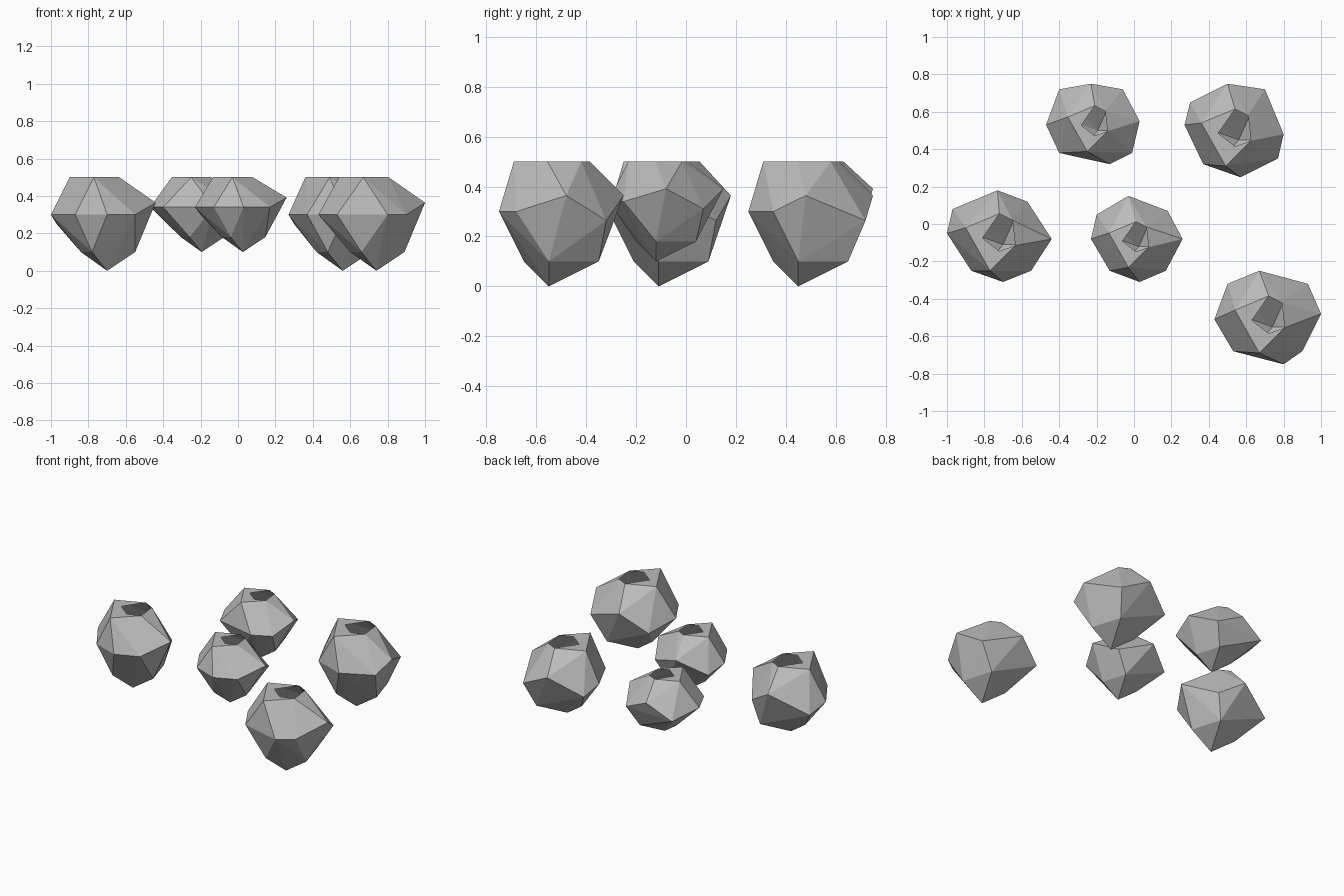
import bpy
import bmesh

if "Cube" in bpy.data.objects:
    bpy.data.objects.remove(bpy.data.objects["Cube"], do_unlink=True)

stone = bpy.data.materials.new("stone_grey")
stone.use_nodes = True
stone.diffuse_color = (0.5, 0.5, 0.5, 1)
stone.node_tree.nodes["Principled BSDF"].inputs["Base Color"].default_value = (0.5, 0.5, 0.5, 1)

TOP = 0.5

# Heights of the widest ring: left, back left, back, back right, right, then the front three
RING_HEIGHTS = (0.3, 0.25, 0.364, 0.264, 0.364, 0.3, 0.3, 0.3)

# Underside: the lowest point and the four corners around it
UNDERSIDE = ((0.02, -0.05, 0), (0.17, -0.05, 0.1), (0.11, 0.15, 0.1),
             (-0.12, 0, 0.1), (-0.06, -0.15, 0.1))

# Flat top, counter-clockwise: left, front, right, back right, back
CROWN = ((-0.18, 0.04), (-0.05, -0.19), (0.085, -0.055), (0.07, 0.08), (0, 0.115))

# Two corners of the opening that lie inside the flat top
OPENING = ((-0.09, -0.015), (0, -0.085))


def build_rock(name, centre, ring, size, floor):
    """Convex faceted shell with an opening in its flat top."""
    cx, cy = centre
    bm = bmesh.new()

    def lift(z):
        return floor + z * (TOP - floor) / TOP

    def add(x, y, z):
        return bm.verts.new((cx + x * size, cy + y * size, z))

    # Body points
    for (x, y), z in zip(ring, RING_HEIGHTS):
        bm.verts.new((x, y, lift(z)))
    for x, y, z in UNDERSIDE:
        add(x, y, lift(z))
    crown = [add(x, y, TOP) for x, y in CROWN]
    bmesh.ops.convex_hull(bm, input=bm.verts[:])

    # Open the top, then fill the flat ledge beside the opening
    caps = [f for f in bm.faces if all(v.co.z > TOP - 0.001 for v in f.verts)]
    bmesh.ops.delete(bm, geom=caps, context="FACES_ONLY")
    left, front, right, _, back = crown
    inner_left, inner_front = [add(x, y, TOP) for x, y in OPENING]
    bm.faces.new((left, front, inner_front, inner_left))
    bm.faces.new((front, right, inner_front))
    bm.faces.new((left, inner_left, back))

    # Tidy loose points and merge flat facets
    loose = [v for v in bm.verts if not v.link_faces]
    bmesh.ops.delete(bm, geom=loose, context="VERTS")
    bare = [e for e in bm.edges if not e.link_faces]
    bmesh.ops.delete(bm, geom=bare, context="EDGES")
    bm.normal_update()

    mesh = bpy.data.meshes.new(name)
    bm.to_mesh(mesh)
    bm.free()
    mesh.materials.append(stone)
    rock = bpy.data.objects.new(name, mesh)
    bpy.context.collection.objects.link(rock)


# Plan outline of each rock, clockwise from its left corner
build_rock("left_rock", (-0.72, -0.06),
           ((-1, -0.05), (-0.97, 0.08), (-0.73, 0.18), (-0.57, 0.12),
            (-0.44, -0.08), (-0.55, -0.25), (-0.7, -0.31), (-0.87, -0.25)), 1, 0)
build_rock("front_rock", (0.72, -0.5),
           ((0.43, -0.51), (0.5, -0.32), (0.67, -0.25), (0.93, -0.32),
            (1, -0.48), (0.9, -0.68), (0.8, -0.75), (0.53, -0.68)), 1, 0)
build_rock("back_right_rock", (0.54, 0.5),
           ((0.27, 0.53), (0.3, 0.65), (0.5, 0.75), (0.7, 0.72),
            (0.8, 0.48), (0.77, 0.35), (0.57, 0.25), (0.37, 0.32)), 1, 0)
build_rock("back_left_rock", (-0.21, 0.54),
           ((-0.47, 0.53), (-0.4, 0.72), (-0.23, 0.75), (-0.06, 0.72),
            (0.03, 0.55), (-0.01, 0.38), (-0.13, 0.32), (-0.4, 0.38)), 0.8, 0.1)
build_rock("middle_rock", (0.01, -0.08),
           ((-0.23, -0.08), (-0.2, 0.05), (-0.03, 0.15), (0.18, 0.07),
            (0.26, -0.08), (0.17, -0.25), (0.03, -0.31), (-0.13, -0.25)), 0.8, 0.1)
